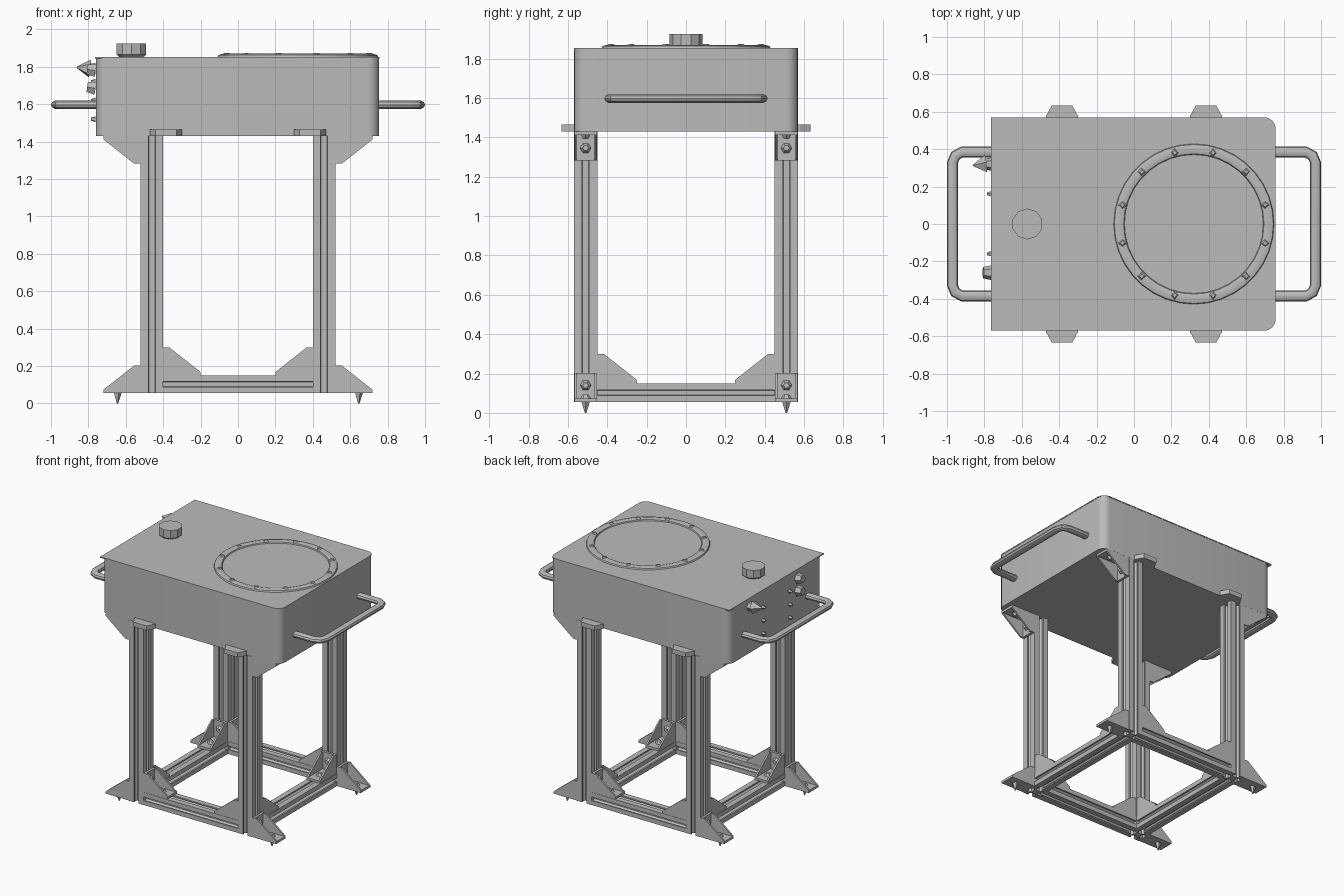
import bpy, bmesh, math
from mathutils import Vector, Matrix

if "Cube" in bpy.data.objects:
    bpy.data.objects.remove(bpy.data.objects["Cube"])

grey = bpy.data.materials.new("plain grey")
grey.use_nodes = True
COLOUR = (0.5, 0.5, 0.5, 1)
grey.diffuse_color = COLOUR
grey.node_tree.nodes["Principled BSDF"].inputs["Base Color"].default_value = COLOUR
X, Y, Z = Vector((1, 0, 0)), Vector((0, 1, 0)), Vector((0, 0, 1))
SIDES = (-1, 1)


def finish(name, bm, smooth=False):
    bmesh.ops.recalc_face_normals(bm, faces=bm.faces)
    mesh = bpy.data.meshes.new(name)
    bm.to_mesh(mesh)
    bm.free()
    obj = bpy.data.objects.new(name, mesh)
    bpy.context.collection.objects.link(obj)
    mesh.materials.append(grey)
    if smooth:
        bpy.ops.object.select_all(action='DESELECT')
        obj.select_set(True)
        bpy.context.view_layer.objects.active = obj
        bpy.ops.object.shade_smooth_by_angle(angle=math.radians(35))
    return obj


def prism(bm, outline, origin, a, b, sweep):
    """Extrude a 2D outline lying on axes a and b along the sweep vector."""
    origin = Vector(origin)
    low = [bm.verts.new(origin + a * u + b * v) for u, v in outline]
    high = [bm.verts.new(v.co + sweep) for v in low]
    bm.faces.new(low)
    bm.faces.new(high)
    for i in range(len(low)):
        j = (i + 1) % len(low)
        bm.faces.new((low[i], low[j], high[j], high[i]))


def cone(bm, base, axis, r1, r2, depth, sides):
    """Cone or cylinder standing on base and pointing along axis."""
    turn = Z.rotation_difference(axis).to_matrix().to_4x4()
    place = Matrix.Translation(Vector(base) + axis.normalized() * depth / 2) @ turn
    bmesh.ops.create_cone(bm, cap_ends=True, segments=sides, radius1=r1,
                          radius2=r2, depth=depth, matrix=place)


def rounded_rect(x0, x1, y0, y1, left_r, right_r):
    pts = []
    for cx, cy, r, start in ((x1, y1, right_r, 0), (x0, y1, left_r, 90),
                             (x0, y0, left_r, 180), (x1, y0, right_r, 270)):
        ox, oy = cx - math.copysign(r, cx), cy - math.copysign(r, cy)
        steps = 6 if r else 0
        for k in range(steps + 1):
            t = math.radians(start + 90 * k / max(steps, 1))
            pts.append((ox + r * math.cos(t), oy + r * math.sin(t)))
    return pts


def slot_profile(w, h):
    """Slotted extrusion section, one slot on each of four sides."""
    quarter = [(1, 1), (.3, 1), (.3, .8), (.55, .8), (.25, .42),
               (-.25, .42), (-.55, .8), (-.3, .8), (-.3, 1)]
    pts = []
    for k in range(4):
        for u, v in quarter:
            for _ in range(k):
                u, v = -v, u
            pts.append((u * w / 2, v * h / 2))
    return pts


# Enclosure body and thin lid with square left-hand corners
bm = bmesh.new()
prism(bm, rounded_rect(-.76, .755, -.568, .568, .06, .06), (0, 0, 1.43), X, Y, Z * .415)
finish("enclosure_body", bm, True)
bm = bmesh.new()
prism(bm, rounded_rect(-.765, .757, -.57, .57, 0, .06), (0, 0, 1.845), X, Y, Z * .008)
finish("enclosure_lid", bm)

# Round hatch: bolted ring around a flat disc
hatch = Vector((.32, 0, 1.85))
bm = bmesh.new()
section = [(.43, 0), (.425, .013), (.40, .02), (.375, .013), (.37, 0)]
rings = []
for k in range(36):
    t = math.tau * k / 36
    out = X * math.cos(t) + Y * math.sin(t)
    rings.append([bm.verts.new(hatch + out * r + Z * h) for r, h in section])
for k in range(36):
    p, q = rings[k], rings[(k + 1) % 36]
    for i in range(len(section)):
        j = (i + 1) % len(section)
        bm.faces.new((p[i], p[j], q[j], q[i]))
finish("hatch_ring", bm, True)
bm = bmesh.new()
cone(bm, hatch, Z, .37, .37, .006, 36)
finish("hatch_disc", bm)
bm = bmesh.new()
for k in range(12):
    t = math.radians(15 + 30 * k)
    spot = hatch + Vector((.395 * math.cos(t), .395 * math.sin(t), .012))
    cone(bm, spot, Z, .026, .012, .013, 4)
finish("hatch_bolts", bm)

# Filler cap
bm = bmesh.new()
cone(bm, (-.57, 0, 1.85), Z, .065, .083, .015, 10)
cone(bm, (-.57, 0, 1.865), Z, .083, .083, .06, 10)
finish("filler_cap", bm)

# Carrying handles
for side, name in zip(SIDES, ("right_handle", "left_handle")):
    path = [(.74, .385), (.92, .385), (.955, .365), (.97, .33)]
    path += [(x, -y) for x, y in reversed(path)]
    bm = bmesh.new()
    loops = []
    for i, (x, y) in enumerate(path):
        before, after = path[max(i - 1, 0)], path[min(i + 1, len(path) - 1)]
        run = Vector((after[0] - before[0], after[1] - before[1], 0)).normalized()
        across = run.cross(Z)
        loop = []
        for k in range(10):
            t = math.tau * k / 10
            p = Vector((x, y, 1.597)) + across * .03 * math.cos(t) + Z * .023 * math.sin(t)
            loop.append(bm.verts.new((p.x * side, p.y, p.z)))
        loops.append(loop)
    for p, q in zip(loops, loops[1:]):
        for k in range(10):
            j = (k + 1) % 10
            bm.faces.new((p[k], p[j], q[j], q[k]))
    bm.faces.new(loops[0])
    bm.faces.new(loops[-1])
    finish(name, bm, True)

# Connectors on the right-hand wall
bm = bmesh.new()
wall = -.762
cone(bm, (wall, .32, 1.79), -X, .035, .03, .03, 6)
cone(bm, (wall - .03, .32, 1.79), Vector((-1, -.1, .1)), .05, .004, .07, 5)
for z in (1.78, 1.685):
    cone(bm, (wall, -.26, z), Vector((-1, 0, .15)), .04, .03, .045, 6)
for y in (-.16, .16):
    for z in (1.52, 1.62, 1.72):
        cone(bm, (wall, y, z), -X, .016, .008, .025, 5)
finish("wall_connectors", bm)

# Clips along the front and back edges
bm = bmesh.new()
for sx in SIDES:
    for sy in SIDES:
        plan = [(-.09, -.03), (.09, -.03), (.085, .01), (.055, .065), (-.055, .065), (-.085, .01)]
        prism(bm, plan, (sx * .385, sy * .568, 1.43), X, Y * sy, Z * .035)
finish("edge_clips", bm)

# Slotted legs and base beams
for sx in SIDES:
    for sy in SIDES:
        bm = bmesh.new()
        prism(bm, slot_profile(.12, .12), (sx * .46, sy * .51, .055), X, Y, Z * 1.378)
        finish(("back" if sy > 0 else "front") + ("_left" if sx > 0 else "_right") + "_leg", bm)
bm = bmesh.new()
for s in SIDES:
    prism(bm, slot_profile(.12, .095), (-.4, s * .51, .103), Y, Z, X * .8)
    prism(bm, slot_profile(.12, .095), (s * .46, -.45, .103), X, Z, Y * .9)
finish("base_beams", bm)


def bracket(bm, origin, out, up, width):
    """Hollow corner bracket: floor, wall, two triangular cheeks and bolts."""
    origin = Vector(origin)
    side = out.cross(up)
    half = width / 2
    cheek = [(0, 0), (.2, 0), (.2, .018), (.035, .148), (0, .148)]
    for s in (-half, half - .012):
        prism(bm, cheek, origin + side * s, out, up, side * .012)
    prism(bm, [(0, 0), (.2, 0), (.2, .018), (0, .018)], origin - side * half, out, up, side * width)
    prism(bm, [(0, 0), (.018, 0), (.018, .148), (0, .148)], origin - side * half, out, up, side * width)
    cone(bm, origin + out * .12 + up * .018, up, .028, .015, .02, 6)
    cone(bm, origin + out * .018 + up * .085, out, .028, .015, .02, 6)


feet, inner, upper, spikes = (bmesh.new() for _ in range(4))
for sx in SIDES:
    for sy in SIDES:
        bracket(feet, (sx * .52, sy * .51, .055), X * sx, Z, .115)
        bracket(inner, (sx * .4, sy * .51, .15), X * -sx, Z, .115)
        bracket(inner, (sx * .46, sy * .45, .15), Y * -sy, Z, .115)
        bracket(upper, (sx * .52, sy * .51, 1.43), X * sx, -Z, .115)
        cone(spikes, (sx * .645, sy * .51, .06), -Z, .024, .004, .06, 5)
finish("foot_brackets", feet)
finish("inner_brackets", inner)
finish("upper_brackets", upper)
finish("foot_bolts", spikes)
